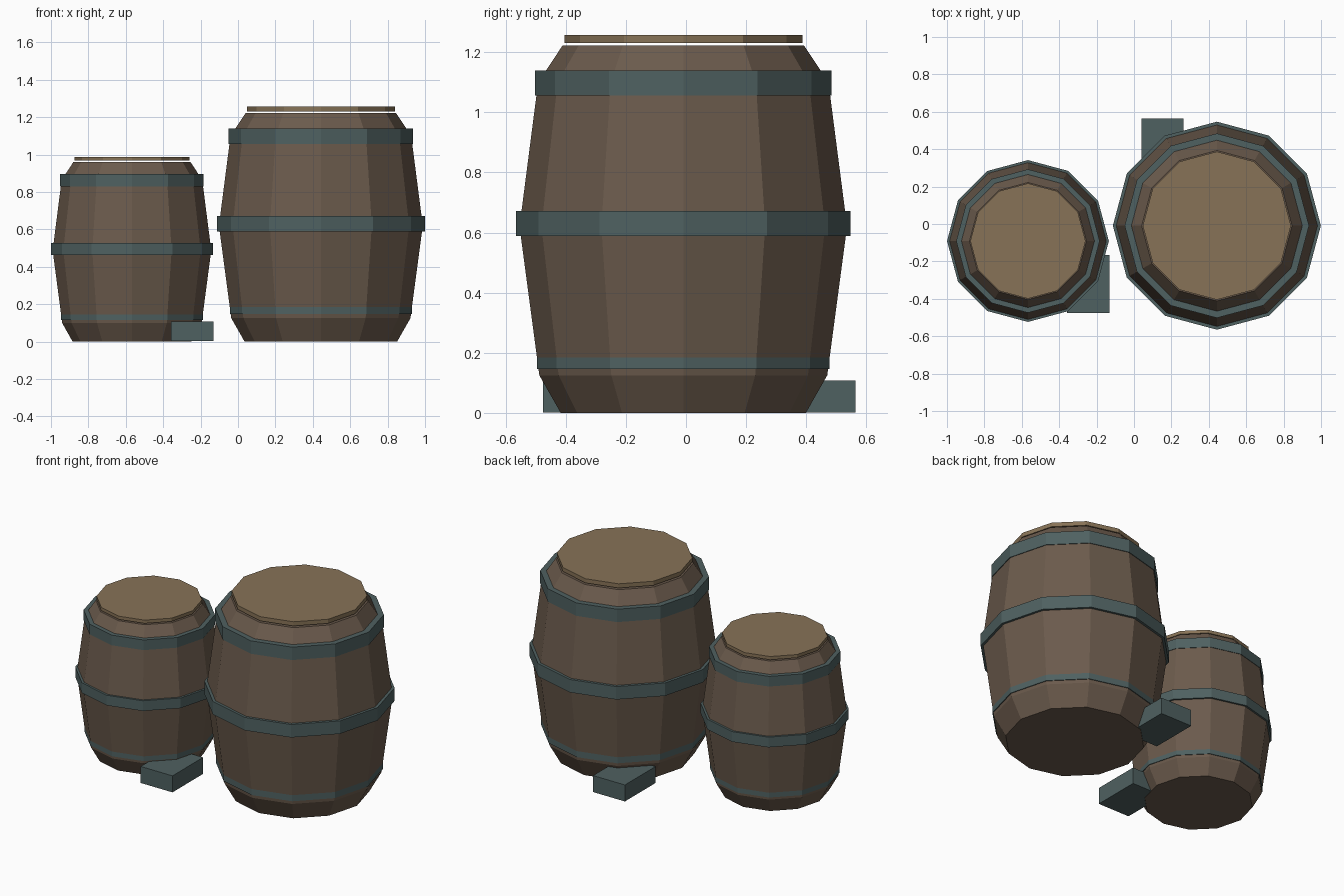
import bpy
import bmesh
from math import cos, sin, tau

SIDES = 12

cube = bpy.data.objects.get("Cube")
if cube:
    bpy.data.objects.remove(cube, do_unlink=True)


def make_material(name, rgb):
    mat = bpy.data.materials.new(name)
    mat.use_nodes = True
    mat.diffuse_color = (*rgb, 1)
    mat.node_tree.nodes["Principled BSDF"].inputs["Base Color"].default_value = (*rgb, 1)
    return mat


WOOD = make_material("brown wood", (0.147, 0.104, 0.073))
LID = make_material("pale wood", (0.243, 0.171, 0.095))
IRON = make_material("blue grey iron", (0.078, 0.119, 0.119))


def add_object(name, bm, mat):
    bmesh.ops.recalc_face_normals(bm, faces=bm.faces)
    mesh = bpy.data.meshes.new(name)
    bm.to_mesh(mesh)
    bm.free()
    mesh.materials.append(mat)
    obj = bpy.data.objects.new(name, mesh)
    bpy.context.collection.objects.link(obj)
    return obj


def turned(name, profile, mat, centre, width, height):
    """Closed faceted solid turned from (radius, z) pairs."""
    bm = bmesh.new()
    rings = []
    for r, z in profile:
        angles = [tau * i / SIDES for i in range(SIDES)]
        rings.append([bm.verts.new((r * width * cos(a), r * width * sin(a), z * height))
                      for a in angles])
    for low, high in zip(rings, rings[1:]):
        for i in range(SIDES):
            j = (i + 1) % SIDES
            bm.faces.new((low[i], low[j], high[j], high[i]))
    bm.faces.new(rings[0][::-1])
    bm.faces.new(rings[-1])
    obj = add_object(name, bm, mat)
    obj.location = (*centre, 0)


def barrel(prefix, centre, width=1, height=1):
    # Staved body with a bulging middle and chamfered ends
    body = [(0.408, 0), (0.479, 0.125), (0.545, 0.62), (0.483, 1.1), (0.402, 1.222)]
    turned(prefix + "_body", body, WOOD, centre, width, height)
    # Lid floating just above the rim
    turned(prefix + "_lid", [(0.396, 1.23), (0.396, 1.257)], LID, centre, width, height)
    # Three straight hoops
    for part, r, z in (("lower", 0.487, 0.146), ("middle", 0.556, 0.588), ("upper", 0.493, 1.056)):
        turned(f"{prefix}_{part}_hoop", [(r, z), (r, z + 0.083)], IRON, centre, width, height)


def wedge_block(name, x, y):
    # Small chock resting on the floor
    bm = bmesh.new()
    bmesh.ops.create_cube(bm, size=1)
    bmesh.ops.scale(bm, vec=(0.226, 0.311, 0.106), verts=bm.verts)
    add_object(name, bm, IRON).location = (x, y, 0.055)


barrel("large_barrel", (0.443, -0.009))
barrel("small_barrel", (-0.567, -0.091), 0.778, 0.786)
wedge_block("front_chock", -0.245, -0.321)
wedge_block("back_chock", 0.152, 0.409)
